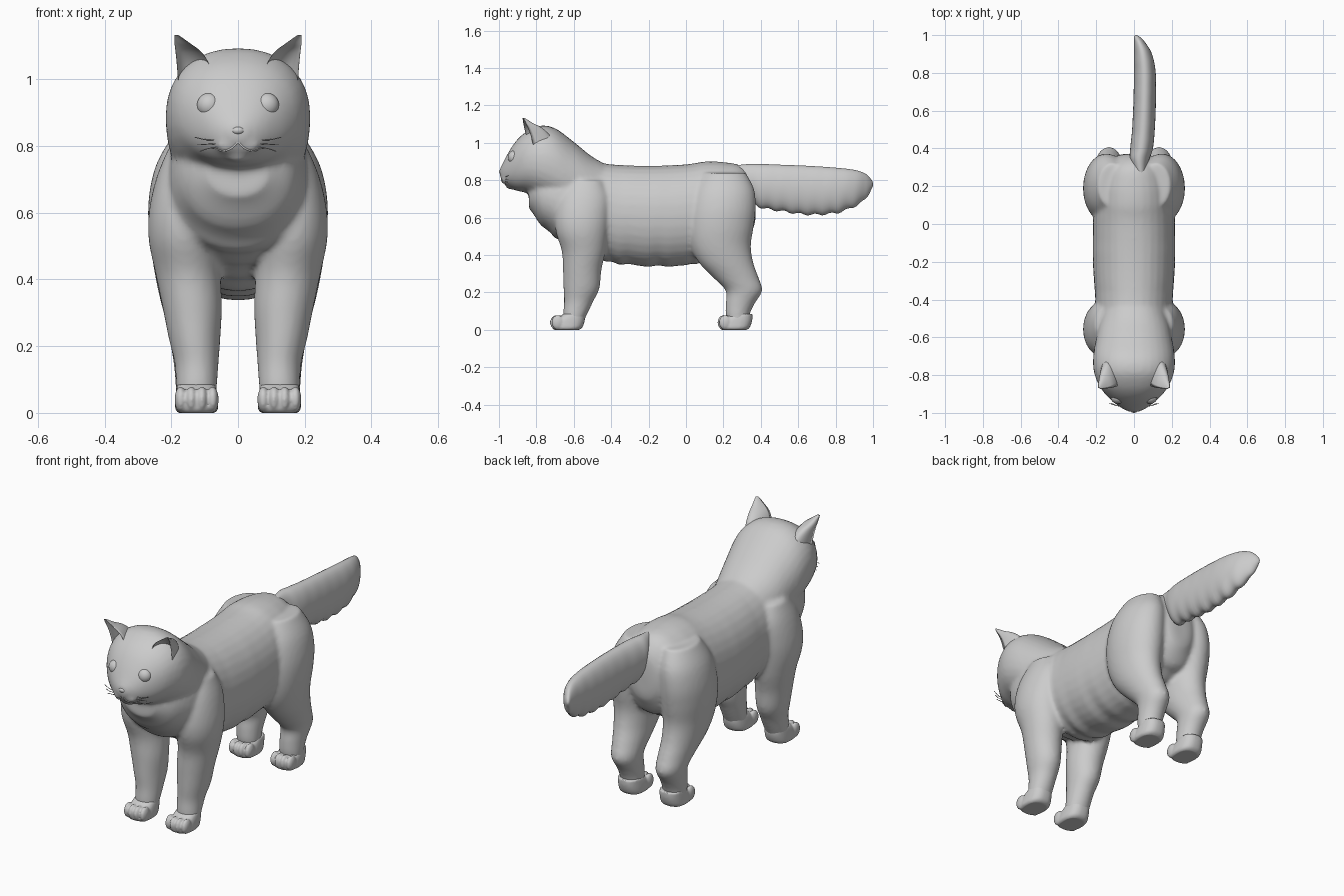
import bpy, bmesh, math
from mathutils import Vector, Matrix

if "Cube" in bpy.data.objects:
    bpy.data.objects.remove(bpy.data.objects["Cube"])

grey = bpy.data.materials.new("soft_grey")
grey.diffuse_color = (0.6, 0.6, 0.6, 1)
grey.use_nodes = True
grey.node_tree.nodes["Principled BSDF"].inputs["Base Color"].default_value = grey.diffuse_color


def smooth_rings(rings, steps):
    """Catmull-Rom interpolation of ring values."""
    out = []
    for i in range(len(rings) - 1):
        p = [rings[max(0, min(len(rings) - 1, i + k))] for k in (-1, 0, 1, 2)]
        for s in range(steps):
            t = s / steps
            out.append([0.5 * (2 * b + (c - a) * t + (2 * a - 5 * b + 4 * c - d) * t * t
                               + (3 * b - a - 3 * c + d) * t ** 3)
                        for a, b, c, d in zip(*p)])
    return out + [list(rings[-1])]


def loft(bm, rings, axis, side=1, power=2.0, steps=4, n=32, ripple=0, hollow=False):
    """Rings are (position, x0, x1, b0, b1); b is z along 'y' and y along 'z'."""
    loops = []
    for t, x0, x1, b0, b1 in smooth_rings(rings, steps):
        b0 += ripple * math.sin(t * 75) * min(1, abs(b1 - b0) * 5)
        loop = []
        for k in range(n):
            a = 2 * math.pi * k / n
            c, s = math.cos(a), math.sin(a)
            c = math.copysign(abs(c) ** (2 / power), c)
            s = math.copysign(abs(s) ** (2 / power), s)
            x = (x0 + x1) / 2 + c * (x1 - x0) / 2
            if hollow:   # crescent section, open to the front and outside
                b = b0 + (b1 - b0) * abs(s) * (1 if s > 0 else 0.55) + 0.25 * (x - x0)
            else:
                b = (b0 + b1) / 2 + s * (b1 - b0) / 2
            loop.append(bm.verts.new((x * side, t, b) if axis == 'y' else (x * side, b, t)))
        loops.append(loop)
    faces = [bm.faces.new((p[k], p[(k + 1) % n], q[(k + 1) % n], q[k]))
             for p, q in zip(loops, loops[1:]) for k in range(n)]
    faces += [bm.faces.new(loops[0]), bm.faces.new(loops[-1])]
    bmesh.ops.recalc_face_normals(bm, faces=faces)


def ball(bm, centre, radii):
    m = Matrix.Translation(centre) @ Matrix.Diagonal((*radii, 1))
    bmesh.ops.create_uvsphere(bm, u_segments=24, v_segments=16, radius=1, matrix=m)


def finish(bm, name, voxel=0, relax=0):
    me = bpy.data.meshes.new(name)
    bm.to_mesh(me)
    bm.free()
    me.materials.append(grey)
    for p in me.polygons:
        p.use_smooth = True
    ob = bpy.data.objects.new(name, me)
    bpy.context.collection.objects.link(ob)
    if voxel:
        r = ob.modifiers.new("fuse", 'REMESH')
        r.mode, r.voxel_size, r.use_smooth_shade = 'VOXEL', voxel, True
        s = ob.modifiers.new("relax", 'SMOOTH')
        s.factor, s.iterations = 0.5, relax
    return ob


def strand(name, points, radius):
    cu = bpy.data.curves.new(name, 'CURVE')
    cu.dimensions, cu.bevel_depth, cu.bevel_resolution = '3D', radius, 1
    cu.use_fill_caps = True
    sp = cu.splines.new('BEZIER')
    sp.bezier_points.add(len(points) - 1)
    for bp, p in zip(sp.bezier_points, points):
        bp.co = Vector(p)
        bp.handle_left_type = bp.handle_right_type = 'AUTO'
    cu.materials.append(grey)
    bpy.context.collection.objects.link(bpy.data.objects.new(name, cu))


def centred(rows):
    return [(t, -w, w, b0, b1) for t, w, b0, b1 in rows]


# Torso: y, half width, bottom, top
torso = centred([
    (-.84, .09, .65, .80), (-.79, .16, .58, .86), (-.70, .20, .495, .90), (-.60, .21, .45, .93),
    (-.50, .205, .40, .905), (-.40, .205, .36, .885), (-.20, .218, .34, .877), (0, .217, .345, .885),
    (.10, .21, .37, .90), (.20, .20, .41, .897), (.30, .16, .46, .875), (.36, .09, .54, .80),
    (.372, .04, .60, .70)])
head = centred([
    (-.995, .022, .82, .862), (-.975, .065, .787, .90), (-.94, .112, .76, .965),
    (-.90, .153, .742, 1.02), (-.85, .188, .732, 1.062), (-.78, .213, .70, 1.092),
    (-.70, .216, .66, 1.078), (-.60, .20, .60, 1.005), (-.50, .18, .56, .925), (-.40, .14, .60, .87)])
# Legs: z, inner x, outer x, front y, back y
front_leg = [
    (.02, .07, .18, -.65, -.56), (.08, .063, .185, -.657, -.53), (.15, .058, .19, -.652, -.497),
    (.22, .053, .207, -.655, -.463), (.32, .048, .227, -.658, -.452), (.42, .053, .248, -.664, -.43),
    (.52, .06, .268, -.695, -.418), (.61, .07, .266, -.70, -.41), (.71, .08, .243, -.68, -.41),
    (.80, .10, .205, -.62, -.45)]
hind_leg = [
    (.02, .07, .185, .23, .335), (.08, .068, .187, .212, .34), (.14, .066, .192, .212, .367),
    (.21, .062, .203, .212, .408), (.28, .056, .218, .145, .388), (.36, .05, .238, .068, .36),
    (.45, .04, .255, .022, .347), (.55, .03, .268, .008, .362), (.65, .03, .267, .016, .373),
    (.75, .03, .243, .04, .365), (.84, .04, .19, .09, .32)]

bm = bmesh.new()
loft(bm, torso, 'y', power=2.1, ripple=.006)
loft(bm, head, 'y', power=2.2)
for side in (-1, 1):
    loft(bm, front_leg, 'z', side)
    loft(bm, hind_leg, 'z', side)
    ball(bm, (side * .03, -.957, .803), (.038, .03, .027))   # muzzle pads
ball(bm, (0, -.935, .772), (.04, .03, .022))                 # chin
finish(bm, "body", .011, 6)

# Paws with four toes each
paw = [(0, .068, .18, -.705, -.57), (.012, .06, .188, -.715, -.555), (.035, .06, .188, -.712, -.545),
       (.06, .063, .186, -.695, -.54), (.085, .068, .182, -.655, -.54)]
for label, shift in (("front", 0), ("hind", .895)):
    for side, word in ((-1, "left"), (1, "right")):
        bm = bmesh.new()
        loft(bm, [(z, a, b, c + shift, d + shift) for z, a, b, c, d in paw], 'z', side, 2.5)
        for k in range(4):
            x = .124 + (k - 1.5) * .032
            y = -.685 - (.008 if k in (1, 2) else 0) + shift
            ball(bm, (side * x, y, .04), (.018, .034, .039))
        finish(bm, f"{label}_{word}_paw", .006, 2)

# Bushy tail with ragged underside
tail = [(.27, .01, .06, .80, .88), (.34, -.02, .08, .70, .887), (.40, -.02, .10, .655, .887),
        (.50, -.01, .11, .637, .883), (.65, -.003, .116, .617, .877), (.80, 0, .115, .625, .867),
        (.90, 0, .095, .66, .855), (.96, 0, .06, .70, .835), (.99, 0, .032, .75, .805),
        (1.0, .005, .015, .77, .785)]
bm = bmesh.new()
loft(bm, tail, 'y', steps=8, ripple=.006)
finish(bm, "tail")

# Ears
ear = [(.97, .07, .178, -.84, -.70), (1.04, .085, .183, -.855, -.74), (1.08, .108, .187, -.865, -.78),
       (1.105, .14, .19, -.87, -.825), (1.125, .168, .191, -.873, -.853), (1.133, .18, .19, -.873, -.865)]
for side, word in ((-1, "left"), (1, "right")):
    bm = bmesh.new()
    loft(bm, ear, 'z', side, hollow=True)
    finish(bm, f"{word}_ear")
    # Eyes
    bm = bmesh.new()
    ball(bm, (side * .086, -.918, .922), (.037, .034, .037))
    finish(bm, f"{word}_eye")
    # Whiskers
    for k in range(3):
        z = .822 - k * .013
        strand(f"{word}_whisker", [(side * .045, -.965, z), (side * .09, -.962, z - .004),
                                   (side * (.13 - k * .008), -.95, z + .004 - k * .008)], .0016)
    # Mouth line
    strand(f"{word}_mouth", [(0, -.987, .812), (side * .025, -.982, .79), (side * .055, -.962, .787),
                             (side * .08, -.945, .802)], .003)

# Nose
bm = bmesh.new()
ball(bm, (0, -.982, .846), (.022, .018, .014))
finish(bm, "nose")
